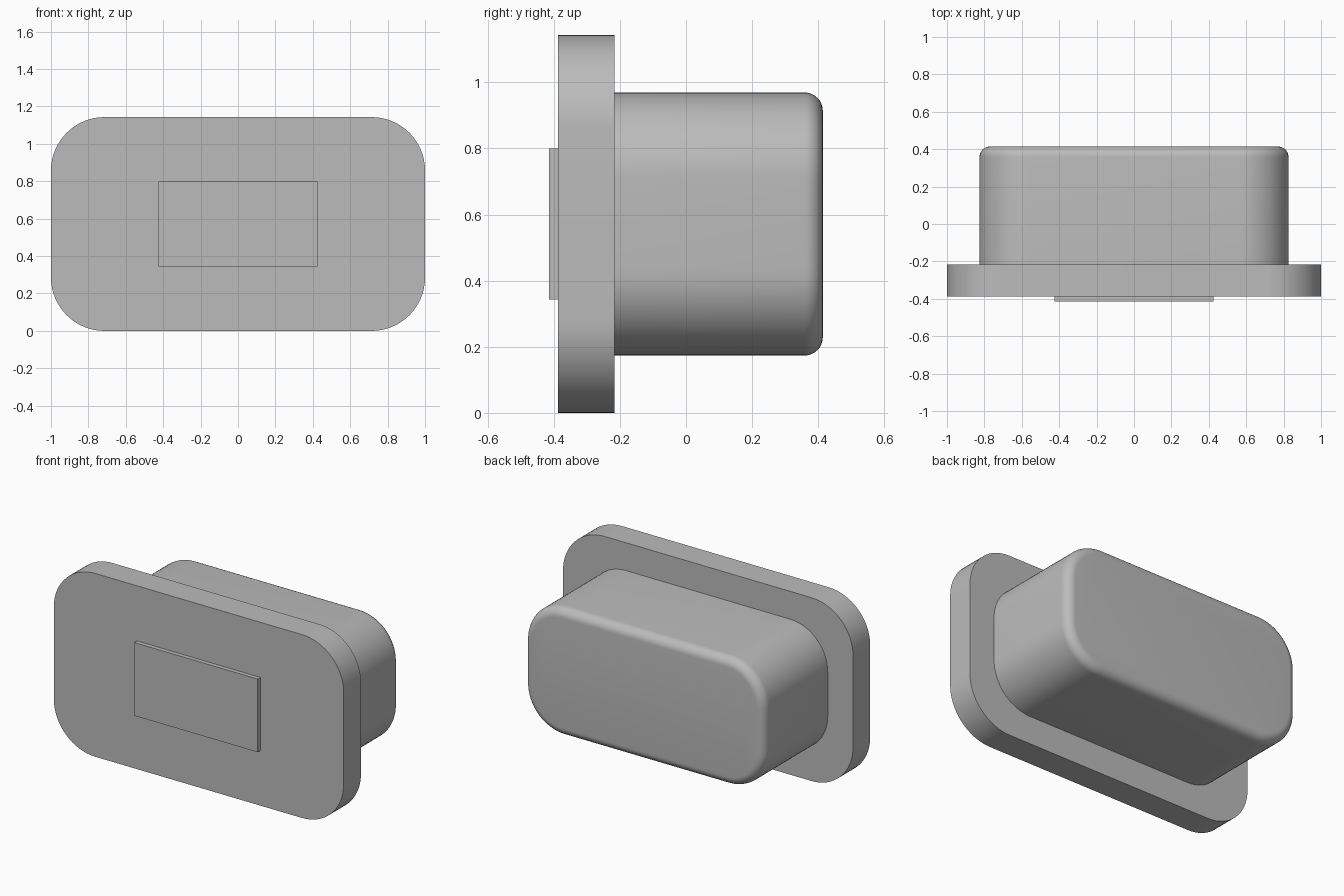
import bpy, bmesh, math

cube = bpy.data.objects.get("Cube")
if cube:
    bpy.data.objects.remove(cube, do_unlink=True)

grey = bpy.data.materials.new("plain grey")
grey.use_nodes = True
colour = (0.5, 0.5, 0.5, 1)
grey.diffuse_color = colour
grey.node_tree.nodes["Principled BSDF"].inputs["Base Color"].default_value = colour

MID_Z = 0.5715


def outline(half_w, half_h, radius, steps=16):
    """Rounded rectangle in x and z; a zero radius gives square corners."""
    points = []
    for i, (sx, sz) in enumerate([(1, 1), (-1, 1), (-1, -1), (1, -1)]):
        for s in range(steps + 1 if radius else 1):
            a = math.pi / 2 * (i + s / steps)
            points.append((sx * (half_w - radius) + radius * math.cos(a),
                           sz * (half_h - radius) + radius * math.sin(a)))
    return points


def slab(name, half_w, half_h, radius, front, back, fillet=0):
    """Extrude an outline along y, optionally rounding its back rim."""
    bm = bmesh.new()
    face = bm.faces.new([bm.verts.new((x, front, MID_Z + z))
                         for x, z in outline(half_w, half_h, radius)])
    result = bmesh.ops.extrude_face_region(bm, geom=[face], use_keep_orig=True)
    for v in result["geom"]:
        if isinstance(v, bmesh.types.BMVert):
            v.co.y = back
    bmesh.ops.recalc_face_normals(bm, faces=bm.faces)
    if fillet:
        rim = [e for e in bm.edges if all(abs(v.co.y - back) < 1e-5 for v in e.verts)]
        bmesh.ops.bevel(bm, geom=rim, offset=fillet, segments=8,
                        profile=0.5, affect='EDGES')
    mesh = bpy.data.meshes.new(name)
    bm.to_mesh(mesh)
    bm.free()
    mesh.materials.append(grey)
    obj = bpy.data.objects.new(name, mesh)
    bpy.context.collection.objects.link(obj)
    bpy.ops.object.select_all(action='DESELECT')
    obj.select_set(True)
    bpy.context.view_layer.objects.active = obj
    bpy.ops.object.shade_smooth_by_angle(angle=math.radians(30))
    return obj


# Wide flange, rounded plug behind it, raised rectangular plate in front
slab("flange", 1.0, 0.5715, 0.286, -0.387, -0.217)
slab("plug_body", 0.826, 0.398, 0.26, -0.217, 0.414, fillet=0.056)
slab("front_plate", 0.426, 0.228, 0, -0.414, -0.387)
